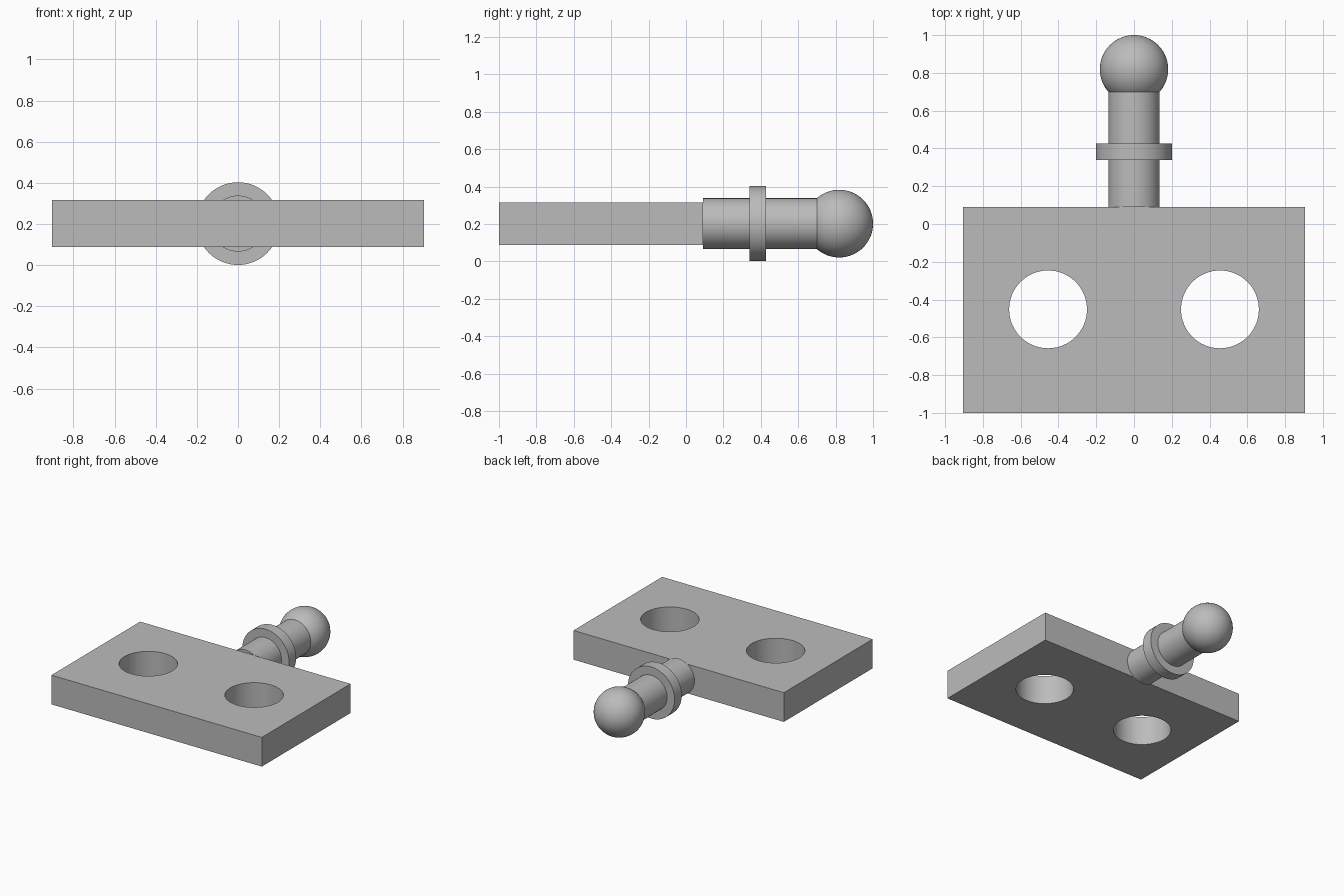
import bpy
import math

cube = bpy.data.objects.get("Cube")
if cube:
    bpy.data.objects.remove(cube, do_unlink=True)

AXIS_Z = 0.202
PLATE_BACK = 0.09

grey = bpy.data.materials.new("plain grey")
grey.use_nodes = True
colour = (0.5, 0.5, 0.5, 1)
grey.diffuse_color = colour
grey.node_tree.nodes["Principled BSDF"].inputs["Base Color"].default_value = colour


def finish(name, smooth=True):
    obj = bpy.context.object
    obj.name = name
    obj.data.materials.append(grey)
    if smooth:
        bpy.ops.object.shade_smooth_by_angle(angle=math.radians(30))
    return obj


def rod(name, radius, y0, y1):
    """Cylinder lying along the y axis at stud height."""
    bpy.ops.mesh.primitive_cylinder_add(
        vertices=64, radius=radius, depth=y1 - y0,
        location=(0, (y0 + y1) / 2, AXIS_Z), rotation=(math.pi / 2, 0, 0))
    return finish(name)


# Mounting plate
bpy.ops.mesh.primitive_cube_add(size=1, location=(0, (PLATE_BACK - 1) / 2, AXIS_Z))
bpy.context.object.scale = (1.81, 1 + PLATE_BACK, 0.227)
bpy.ops.object.transform_apply(location=False, rotation=False, scale=True)
plate = finish("mounting_plate", smooth=False)

# Two bolt holes
for side, x in (("left", 0.455), ("right", -0.455)):
    bpy.ops.mesh.primitive_cylinder_add(
        vertices=64, radius=0.206, depth=1, location=(x, -0.452, AXIS_Z))
    cutter = finish(side + "_hole_cutter")
    cutter.hide_render = True
    cutter.hide_viewport = True
    cut = plate.modifiers.new(side + "_hole", 'BOOLEAN')
    cut.operation = 'DIFFERENCE'
    cut.solver = 'EXACT'
    cut.object = cutter

# Apply the holes, drop the cutters, then keep the rims sharp
bpy.ops.object.select_all(action='DESELECT')
plate.select_set(True)
bpy.context.view_layer.objects.active = plate
for cut in list(plate.modifiers):
    cutter = cut.object
    bpy.ops.object.modifier_apply(modifier=cut.name)
    bpy.data.objects.remove(cutter, do_unlink=True)
bpy.ops.object.shade_smooth_by_angle(angle=math.radians(30))

# Ball stud: shaft, collar and ball
rod("stud_shaft", 0.136, PLATE_BACK, 0.75)
rod("stud_collar", 0.201, 0.34, 0.427)
bpy.ops.mesh.primitive_uv_sphere_add(
    segments=64, ring_count=32, radius=0.181,
    location=(0, 0.819, AXIS_Z), rotation=(math.pi / 2, 0, 0))
finish("stud_ball")
